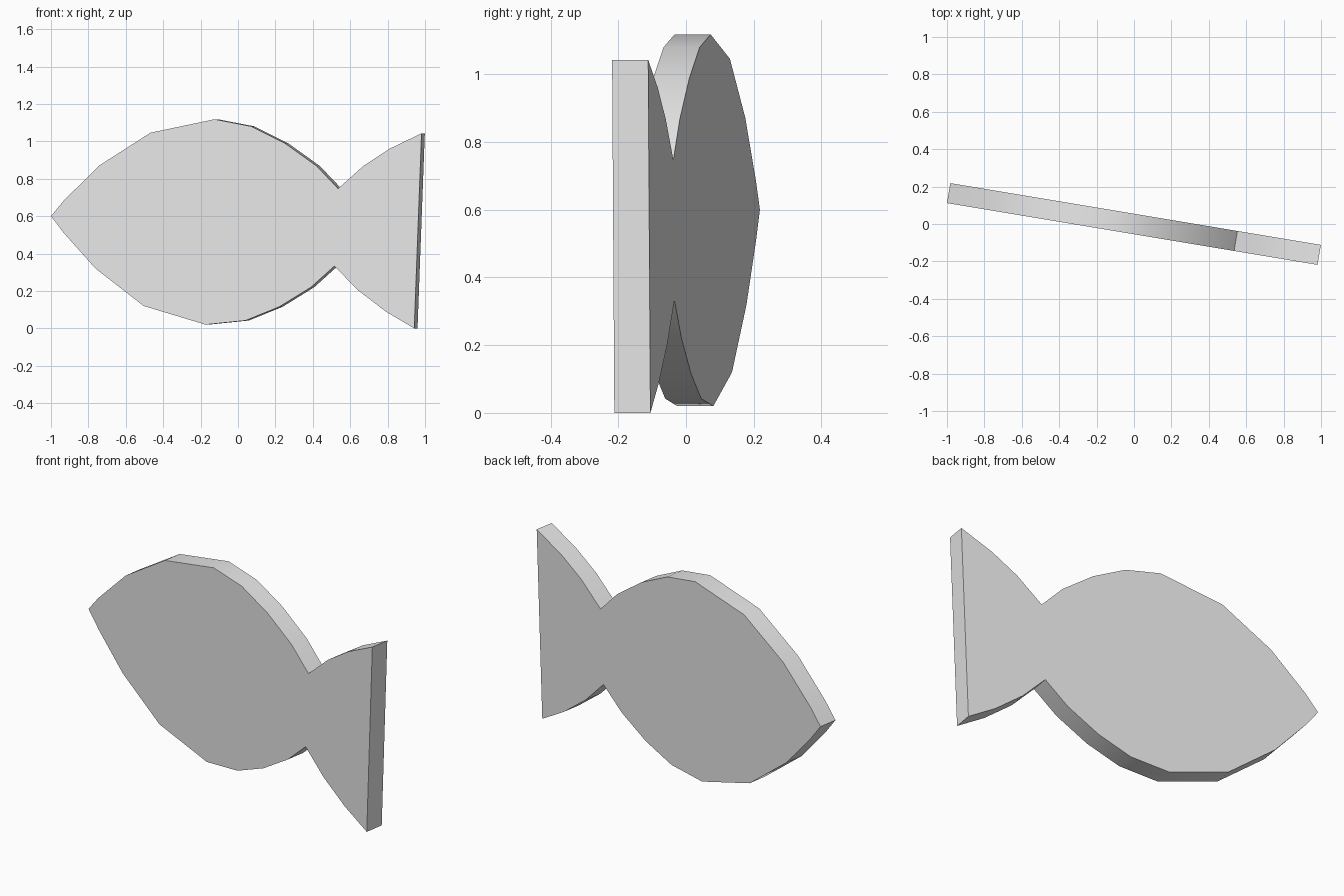
import bpy, bmesh, math

cube = bpy.data.objects.get("Cube")
if cube:
    bpy.data.objects.remove(cube, do_unlink=True)

THICKNESS = 0.108
YAW = math.radians(-9.46)

# Plain grey material
grey = bpy.data.materials.new("light_grey")
grey.use_nodes = True
grey.diffuse_color = (0.8, 0.8, 0.8, 1)
grey.node_tree.nodes["Principled BSDF"].inputs["Base Color"].default_value = (0.8, 0.8, 0.8, 1)

# Outline of the fish as (x, z): nose, back, notch, tail fin, notch, belly
back = [(-1.0, 0.60), (-0.93, 0.685), (-0.74, 0.872), (-0.468, 1.046), (-0.126, 1.118),
        (0.07, 1.08), (0.25, 0.99), (0.42, 0.868), (0.535, 0.747)]
tail = [(0.67, 0.868), (0.81, 0.96), (0.981, 1.043), (0.942, 0.0), (0.79, 0.09), (0.64, 0.205)]
belly = [(0.515, 0.333), (0.39, 0.22), (0.22, 0.115), (0.04, 0.042), (-0.174, 0.02),
         (-0.505, 0.12), (-0.762, 0.32), (-0.93, 0.508)]

# Flat slab extruded from the outline
bm = bmesh.new()
verts = [bm.verts.new(((x + 0.009) / math.cos(YAW), -THICKNESS / 2, z))
         for x, z in back + tail + belly]
face = bm.faces.new(verts)
ext = bmesh.ops.extrude_face_region(bm, geom=[face])
moved = [g for g in ext["geom"] if isinstance(g, bmesh.types.BMVert)]
bmesh.ops.translate(bm, vec=(0, THICKNESS, 0), verts=moved)
bmesh.ops.recalc_face_normals(bm, faces=bm.faces)

mesh = bpy.data.meshes.new("fish_slab")
bm.to_mesh(mesh)
bm.free()
mesh.materials.append(grey)
fish = bpy.data.objects.new("fish_slab", mesh)
bpy.context.collection.objects.link(fish)
fish.rotation_euler.z = YAW

# Smooth rim with sharp face borders and notches
bpy.ops.object.select_all(action='DESELECT')
fish.select_set(True)
bpy.context.view_layer.objects.active = fish
bpy.ops.object.shade_smooth_by_angle(angle=math.radians(30))
